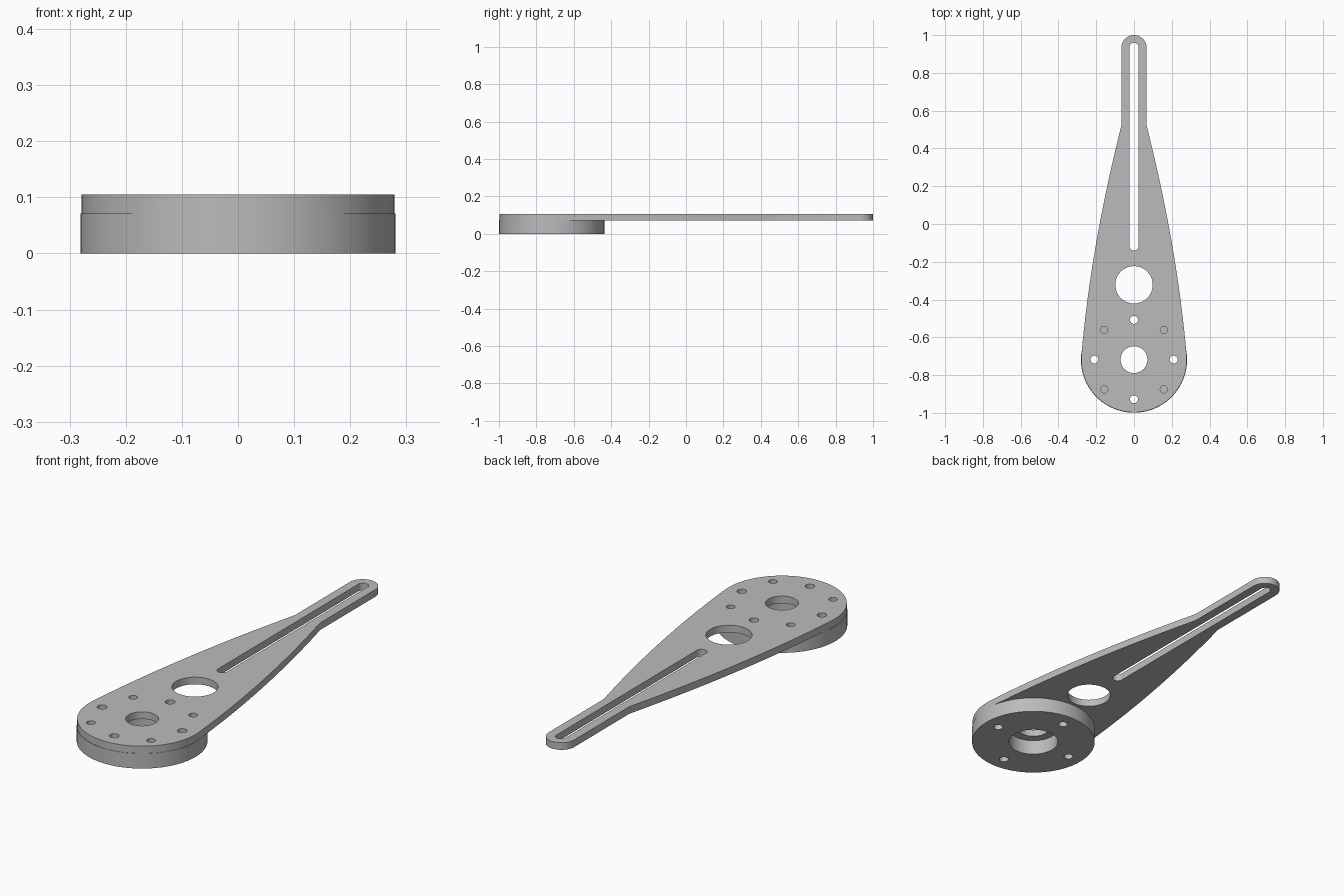
import bpy, bmesh, math
from mathutils import Vector

cube = bpy.data.objects.get("Cube")
if cube:
    bpy.data.objects.remove(cube, do_unlink=True)

HUB_Y = -0.718
BOSS_TOP, PLATE_TOP = 0.071, 0.105

grey = bpy.data.materials.new("machined_grey")
grey.use_nodes = True
colour = (0.5, 0.5, 0.5, 1)
grey.diffuse_color = colour
grey.node_tree.nodes["Principled BSDF"].inputs["Base Color"].default_value = colour


def arc(x, y, r, start, end, n):
    """Points along an arc, angles in degrees, both ends included."""
    angles = [math.radians(start + (end - start) * i / n) for i in range(n + 1)]
    return [(x + r * math.cos(a), y + r * math.sin(a)) for a in angles]


def circle(x, y, r, n=32):
    return arc(x, y, r, 0, 360, n)[:-1]


def slab(name, loops, z0, z1):
    """Flat part: first loop is the outline, the others are holes."""
    bm = bmesh.new()
    edges = []
    for loop in loops:
        verts = [bm.verts.new((x, y, z0)) for x, y in loop]
        edges += [bm.edges.new((v, verts[i - 1])) for i, v in enumerate(verts)]
    bmesh.ops.triangle_fill(bm, edges=edges, use_beauty=True)
    bmesh.ops.dissolve_limit(bm, angle_limit=0.01, verts=[], edges=bm.edges[:])
    top = bmesh.ops.extrude_face_region(bm, geom=bm.faces[:], use_keep_orig=True)
    lifted = [g for g in top["geom"] if isinstance(g, bmesh.types.BMVert)]
    bmesh.ops.translate(bm, verts=lifted, vec=(0, 0, z1 - z0))
    bmesh.ops.recalc_face_normals(bm, faces=bm.faces[:])
    mesh = bpy.data.meshes.new(name)
    bm.to_mesh(mesh)
    bm.free()
    mesh.materials.append(grey)
    obj = bpy.data.objects.new(name, mesh)
    bpy.context.collection.objects.link(obj)
    bpy.ops.object.select_all(action="DESELECT")
    obj.select_set(True)
    bpy.context.view_layer.objects.active = obj
    bpy.ops.object.shade_smooth_by_angle(angle=math.radians(20))
    return obj


# Arm outline: curved flank, straight neck, rounded tip, mirrored flank, round hub
a, b, c = Vector((0.278, -0.69)), Vector((0.228, -0.115)), Vector((0.067, 0.52))
steps = [i / 16 for i in range(17)]
flank = [tuple(a * (1 - t) ** 2 + b * 2 * t * (1 - t) + c * t * t) for t in steps]
outline = flank + arc(0, 0.933, 0.067, 0, 180, 24)
outline += [(-x, y) for x, y in reversed(flank)]
outline += arc(0, HUB_Y, 0.279, 180, 360, 64)

# Long slot, hub bore and lightening hole
slot = arc(0, 0.936, 0.024, 0, 180, 12) + arc(0, -0.116, 0.024, 180, 360, 12)
bore = circle(0, HUB_Y, 0.071, 48)
window = circle(0, -0.322, 0.099, 48)

# Bolt circles: four through holes and four that stop at the boss
through = [circle(*p, 0.021, 24) for p in arc(0, HUB_Y, 0.21, 0, 270, 3)]
blind = [circle(*p, 0.019, 24) for p in arc(0, HUB_Y, 0.223, 45, 315, 3)]

slab("arm_plate", [outline, slot, bore, window] + through + blind, BOSS_TOP, PLATE_TOP)

# Round boss below the hub, with a wider bore
slab("hub_boss", [circle(0, HUB_Y, 0.281, 128), circle(0, HUB_Y, 0.112, 64)] + through, 0, BOSS_TOP)
